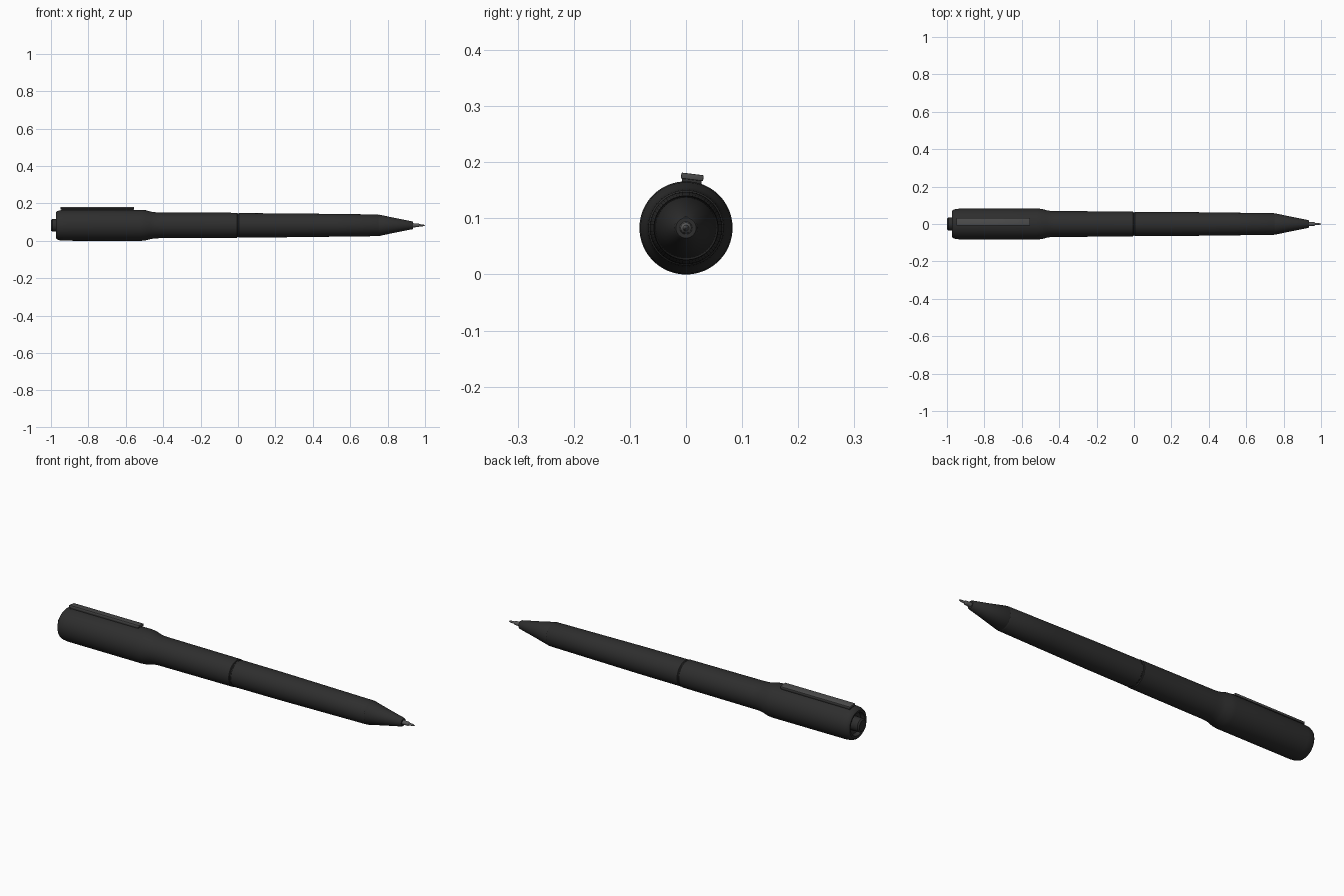
import bpy, bmesh, math
from mathutils import Matrix

cube = bpy.data.objects.get("Cube")
if cube:
    bpy.data.objects.remove(cube, do_unlink=True)

AXIS_Z = 0.083
SIDES = 64


def material(name, value, rough=0.5):
    m = bpy.data.materials.new(name)
    m.use_nodes = True
    m.diffuse_color = (value, value, value, 1)
    bsdf = m.node_tree.nodes["Principled BSDF"]
    bsdf.inputs["Base Color"].default_value = (value, value, value, 1)
    bsdf.inputs["Roughness"].default_value = rough
    return m


black = material("matte black", 0.027)
grey = material("clip grey", 0.07)
steel = material("tip steel", 0.1)


def finish(name, bm, mat):
    bmesh.ops.recalc_face_normals(bm, faces=bm.faces)
    mesh = bpy.data.meshes.new(name)
    bm.to_mesh(mesh)
    bm.free()
    mesh.materials.append(mat)
    obj = bpy.data.objects.new(name, mesh)
    bpy.context.collection.objects.link(obj)
    bpy.ops.object.select_all(action='DESELECT')
    obj.select_set(True)
    bpy.context.view_layer.objects.active = obj
    bpy.ops.object.shade_smooth_by_angle(angle=math.radians(30))
    return obj


def lathe(name, profile, mat):
    """Revolve (x, radius) points around the pen axis."""
    bm = bmesh.new()
    pts = [bm.verts.new((x, 0, r)) for x, r in profile]
    edges = [bm.edges.new(pair) for pair in zip(pts, pts[1:])]
    bmesh.ops.spin(bm, geom=pts + edges, cent=(0, 0, 0), axis=(1, 0, 0),
                   angle=math.tau, steps=SIDES)
    bmesh.ops.remove_doubles(bm, verts=bm.verts, dist=1e-5)
    obj = finish(name, bm, mat)
    obj.location.z = AXIS_Z
    return obj


# Cap with recessed end, tapering into the rear barrel
lathe("cap", [(-0.95, 0), (-0.95, 0.055), (-0.972, 0.058), (-0.974, 0.068),
              (-0.968, 0.075), (-0.955, 0.08), (-0.93, 0.0825), (-0.52, 0.083),
              (-0.495, 0.081), (-0.465, 0.073), (-0.445, 0.07), (-0.42, 0.069),
              (-0.006, 0.067), (-0.003, 0.064), (-0.003, 0)], black)

# Push button
lathe("push_button", [(-0.95, 0), (-0.95, 0.034), (-0.993, 0.034),
                      (-1, 0.028), (-1, 0)], black)

# Front barrel with a narrow seam at both ends
lathe("seam_ring", [(-0.01, 0), (-0.01, 0.062), (0.01, 0.062), (0.01, 0)], black)
lathe("front_barrel", [(0.002, 0), (0.002, 0.062), (0.005, 0.065), (0.25, 0.064),
                       (0.5, 0.061), (0.748, 0.058), (0.752, 0.056),
                       (0.752, 0)], black)

# Tapered nose and writing tip
lathe("nose_cone", [(0.75, 0), (0.75, 0.0555), (0.755, 0.057), (0.84, 0.039),
                    (0.932, 0.021), (0.936, 0.018), (0.936, 0)], black)
lathe("tip_sleeve", [(0.93, 0), (0.93, 0.0115), (0.965, 0.0095), (0.97, 0.006),
                     (0.99, 0.005), (1, 0.0015), (1, 0)], steel)


# Pocket clip, turned slightly around the pen axis
def clip_part(name, x0, x1, width, r0, r1, mat, bevel):
    bm = bmesh.new()
    size = Matrix.Diagonal((x1 - x0, width, r1 - r0, 1))
    place = Matrix.Translation(((x0 + x1) / 2, 0, (r0 + r1) / 2))
    bmesh.ops.create_cube(bm, size=1, matrix=place @ size)
    bmesh.ops.bevel(bm, geom=bm.edges[:], offset=bevel, segments=2,
                    affect='EDGES', profile=0.5)
    obj = finish(name, bm, mat)
    obj.rotation_euler.x = math.radians(-7)
    obj.location.z = AXIS_Z


clip_part("clip_base", -0.945, -0.56, 0.035, 0.076, 0.089, black, 0.001)
clip_part("clip_bar", -0.95, -0.555, 0.04, 0.0865, 0.097, grey, 0.0015)
